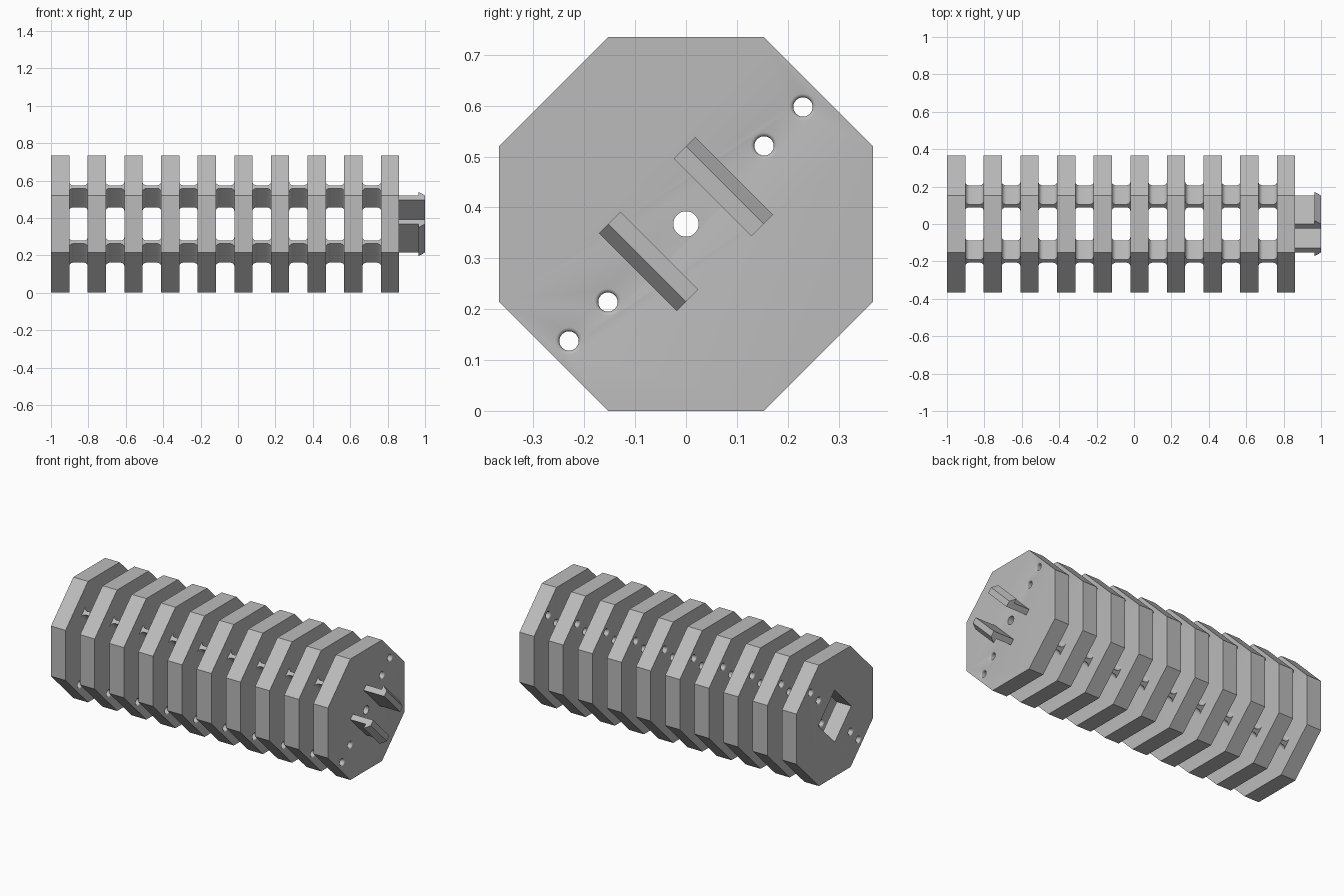
import bpy, bmesh, math
from mathutils import Matrix, Vector

cube = bpy.data.objects.get("Cube")
if cube:
    bpy.data.objects.remove(cube, do_unlink=True)

HALF = 0.3675            # half width of the octagon
THICK, PITCH, COUNT = 0.098, 0.196, 10
START = -1.0
END = START + PITCH * (COUNT - 1) + THICK
# Everything is built along x, then turned an eighth of a turn about x
FRAME = Matrix.Translation((0, 0, HALF)) @ Matrix.Rotation(math.radians(45), 4, "X")

grey = bpy.data.materials.new("plain grey")
grey.use_nodes = True
grey.diffuse_color = (0.5, 0.5, 0.5, 1)
grey.node_tree.nodes["Principled BSDF"].inputs["Base Color"].default_value = (0.5, 0.5, 0.5, 1)


def lathe(bm, rings, segs, y=0, z=0, turn=0.0):
    """Closed solid of revolution about x from (x, radius) rings."""
    loops = []
    for x, r in rings:
        angles = [turn + math.tau * i / segs for i in range(segs)]
        loops.append([bm.verts.new((x, y + r * math.cos(a), z + r * math.sin(a))) for a in angles])
    for a, b in zip(loops, loops[1:]):
        for i in range(segs):
            j = (i + 1) % segs
            bm.faces.new((a[i], a[j], b[j], b[i]))
    bm.faces.new(loops[0][::-1])
    bm.faces.new(loops[-1])


def prism(bm, profile, z0, z1):
    """Extrude an (x, y) outline from z0 to z1."""
    face = bm.faces.new([bm.verts.new((x, y, z0)) for x, y in profile])
    new = bmesh.ops.extrude_face_region(bm, geom=[face])["geom"]
    verts = [v for v in new if isinstance(v, bmesh.types.BMVert)]
    bmesh.ops.translate(bm, verts=verts, vec=Vector((0, 0, z1 - z0)))


def finish(bm, name):
    bmesh.ops.recalc_face_normals(bm, faces=bm.faces)
    mesh = bpy.data.meshes.new(name)
    bm.to_mesh(mesh)
    bm.free()
    mesh.materials.append(grey)
    obj = bpy.data.objects.new(name, mesh)
    obj.matrix_world = FRAME
    bpy.context.collection.objects.link(obj)
    return obj


def activate(obj):
    bpy.ops.object.select_all(action="DESELECT")
    obj.select_set(True)
    bpy.context.view_layer.objects.active = obj


def smooth(obj):
    activate(obj)
    bpy.ops.object.shade_smooth_by_angle(angle=math.radians(32))


def cut(obj, cutter):
    activate(obj)
    mod = obj.modifiers.new("cut", "BOOLEAN")
    mod.operation, mod.solver, mod.object = "DIFFERENCE", "EXACT", cutter
    bpy.ops.object.modifier_apply(modifier=mod.name)
    bpy.data.objects.remove(cutter, do_unlink=True)


def repeat(obj, count):
    mod = obj.modifiers.new("row", "ARRAY")
    mod.count = count
    mod.use_relative_offset = False
    mod.use_constant_offset = True
    mod.constant_offset_displace = (PITCH, 0, 0)


def cable_hole(bm, x, y):
    """Hole cutter with rounded mouths on both faces."""
    r, f = 0.019, 0.008
    arc = [math.radians(a) for a in (0, 22.5, 45, 67.5, 90)]
    mouth = [(f * (1 - math.cos(a)), r + f * (1 - math.sin(a))) for a in arc]
    mouth = [(f - f * math.cos(a), r + f - f * math.sin(a)) for a in arc]
    rings = [(x - 0.02, r + f)] + [(x + d, q) for d, q in mouth]
    rings += [(x + THICK - d, q) for d, q in reversed(mouth)] + [(x + THICK + 0.02, r + f)]
    lathe(bm, rings, 24, y)


def disc(name, x, socket):
    bm = bmesh.new()
    radius = HALF / math.cos(math.pi / 8)
    lathe(bm, [(x, radius), (x + THICK, radius)], 8, turn=math.pi / 8)
    obj = finish(bm, name)
    # Four cable holes, and either a centre hole or a square socket
    bm = bmesh.new()
    for y in (-0.325, -0.217, 0.217, 0.325):
        cable_hole(bm, x, y)
    lo, hi, w = x - 0.02, x + THICK + 0.02, 0.112
    if socket:
        prism(bm, [(lo, -w), (hi, -w), (hi, w), (lo, w)], -w, w)
    else:
        lathe(bm, [(lo, 0.025), (hi, 0.025)], 32)
    cut(obj, finish(bm, "hole_cutter"))
    smooth(obj)
    return obj


# Octagonal discs: the first takes the clips of a neighbouring unit
disc("socket_disc", START, True)
repeat(disc("spine_discs", START + PITCH, False), COUNT - 1)

# Thin flexing webs with filleted roots, a pair in every gap
x0, x1 = START + THICK, START + PITCH
h, r = 0.011, 0.024
corner = []
for i in range(7):
    a = math.pi / 2 * i / 6
    corner.append((r - r * math.cos(a), h + r - r * math.sin(a)))
top = [(x0 + d, s) for d, s in corner] + [(x1 - d, s) for d, s in reversed(corner)]
outline = top + [(x, -s) for x, s in reversed(top)]
bm = bmesh.new()
for mid in (-0.209, 0.209):
    prism(bm, outline, mid - 0.072, mid + 0.072)
webs = finish(bm, "flex_webs")
smooth(webs)
repeat(webs, COUNT - 1)

# Pair of barbed snap clips on the far end
clip = [(END - 0.01, 0.074), (1, 0.074), (1, 0.108), (0.965, 0.134), (0.965, 0.108), (END - 0.01, 0.108)]
for name, side in (("upper_clip", 1), ("lower_clip", -1)):
    bm = bmesh.new()
    prism(bm, [(x, side * y) for x, y in clip], -0.108, 0.108)
    finish(bm, name)
